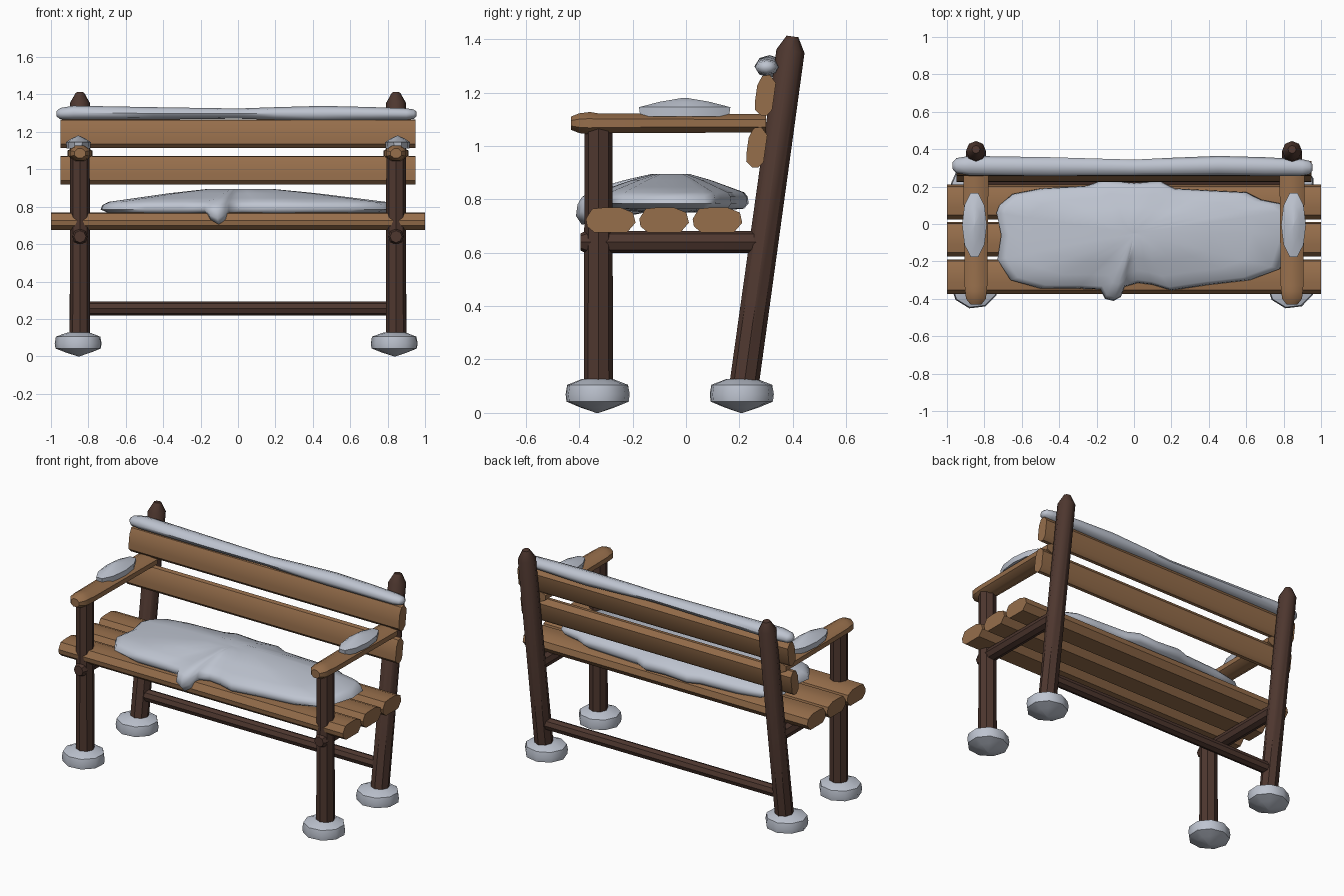
import bpy, bmesh, math
from mathutils import Vector

if "Cube" in bpy.data.objects:
    bpy.data.objects.remove(bpy.data.objects["Cube"])


def material(name, rgb):
    m = bpy.data.materials.new(name)
    m.diffuse_color = [(c / 255 / 12.92 if c < 10 else ((c / 255 + 0.055) / 1.055) ** 2.4) for c in rgb] + [1]
    m.use_nodes = True
    m.node_tree.nodes["Principled BSDF"].inputs["Base Color"].default_value = m.diffuse_color
    return m


DARK = material("dark bark", (78, 55, 47))
WOOD = material("brown wood", (150, 110, 75))
SNOW = material("snow", (190, 196, 208))


def loft(name, rings, mat, angle=40):
    """Skin equal-length rings of points and cap both ends."""
    bm = bmesh.new()
    vs = [[bm.verts.new(p) for p in r] for r in rings]
    n = len(vs[0])
    for a, b in zip(vs, vs[1:]):
        for i in range(n):
            j = (i + 1) % n
            bm.faces.new((a[i], a[j], b[j], b[i]))
    bm.faces.new(vs[0])
    bm.faces.new(vs[-1])
    bmesh.ops.recalc_face_normals(bm, faces=bm.faces)
    me = bpy.data.meshes.new(name)
    bm.to_mesh(me)
    bm.free()
    me.materials.append(mat)
    ob = bpy.data.objects.new(name, me)
    bpy.context.collection.objects.link(ob)
    bpy.ops.object.select_all(action='DESELECT')
    ob.select_set(True)
    bpy.context.view_layer.objects.active = ob
    bpy.ops.object.shade_smooth_by_angle(angle=math.radians(angle))
    return ob


def circle(n, rx, ry, turn=0.0):
    return [(rx * math.cos(turn + math.tau * i / n), ry * math.sin(turn + math.tau * i / n)) for i in range(n)]


def pole(name, stations, mat, n=8):
    """Round log through (point, radius) stations."""
    axis = (Vector(stations[-1][0]) - Vector(stations[0][0])).normalized()
    u = Vector((1, 0, 0)) if abs(axis.x) < 0.5 else Vector((0, 1, 0))
    v = axis.cross(u).normalized()
    u = v.cross(axis)
    loft(name, [[Vector(p) + u * a + v * b for a, b in circle(n, r, r)] for p, r in stations], mat)


def plank(name, half, y, z, w, h, tilt=0.0):
    """Long board along x with chamfered cross-section."""
    prof = [(-1, .1), (-.75, .9), (-.3, 1), (.4, 1), (.9, .6), (1, -.2), (.65, -1), (-.65, -1), (-.95, -.5)]
    c, s = math.cos(tilt), math.sin(tilt)
    pts = [(y + a * w * c - b * h * s, z + a * w * s + b * h * c) for a, b in prof]
    loft(name, [[(x, p, q) for p, q in pts] for x in (-half, half)], WOOD)


def mound(name, cx, cy, outline, levels):
    """Snow lump: outline scaled at each (scale, z) level."""
    loft(name, [[(cx + x * s, cy + y * s, z) for x, y in outline] for s, z in levels], SNOW, 50)


# Frame, arms and snow on each side
for side, sx in (("left", -1), ("right", 1)):
    x = 0.845 * sx
    pole(side + "_front_leg", [((x, -0.328, 0.04), 0.055), ((x, -0.328, 1.08), 0.052)], DARK)

    def back(z):
        return (x, 0.203 + 0.139 * z, z)
    pole(side + "_back_leg", [(back(0.04), 0.055), (back(1.355), 0.053), (back(1.41), 0.022)], DARK)
    pole(side + "_side_rail", [((x, -0.395, 0.64), 0.032), ((x, -0.375, 0.64), 0.042),
                               ((x, 0.28, 0.64), 0.042)], DARK)
    # armrest with rounded front end
    arm = ((-0.43, .03, .025), (-0.40, .055, .037), (-0.36, .06, .042), (-0.33, .063, .037), (0.30, .07, .035))
    loft(side + "_armrest", [[(x - 0.008 * sx + 0.008 * sx + a, y, 1.085 + b)
                              for a, b in circle(8, rx / .96, rz / .924, math.pi / 8)]
                             for y, rx, rz in arm], WOOD)
    mound(side + "_armrest_snow", 0.853 * sx, -0.005, circle(10, 0.066, 0.18),
          [(0.97, 1.11), (1, 1.145), (0.55, 1.165), (0.04, 1.18)])
    for end, y in (("front", -0.332), ("back", 0.208)):
        mound(f"{side}_{end}_foot_snow", 0.845 * sx - 0.007, y, circle(9, 0.128, 0.122, 0.3),
              [(0.04, 0.0), (0.55, 0.021), (0.97, 0.042), (1, 0.07), (0.95, 0.105), (0.5, 0.126), (0.04, 0.13)])

# Lower cross rail
pole("cross_rail", [((-0.85, 0.237, 0.255), 0.037), ((0.85, 0.237, 0.255), 0.037)], DARK)

# Seat and back planks
for i in range(3):
    plank(f"seat_plank_{i + 1}", 1.0, -0.282 + 0.2 * i, 0.722, 0.093, 0.047)
LEAN = math.radians(82)
plank("lower_back_plank", 0.95, 0.264, 0.995, 0.078, 0.034, LEAN)
plank("upper_back_plank", 0.95, 0.296, 1.19, 0.078, 0.034, LEAN)

# Snow ridge on the backrest: x, y, z, half width, half height
ridge = [(-.97, .312, 1.297, .018, .015), (-.95, .312, 1.298, .04, .03), (-.88, .312, 1.302, .052, .038),
         (-.45, .307, 1.299, .05, .033), (0, .302, 1.298, .042, .027), (.2, .306, 1.298, .048, .034),
         (.45, .312, 1.297, .052, .042), (.7, .307, 1.297, .05, .036), (.9, .302, 1.295, .044, .031),
         (.94, .302, 1.295, .035, .025), (.955, .302, 1.295, .015, .012)]
loft("backrest_snow", [[(x, y + a, z + b) for a, b in circle(8, w, h)] for x, y, z, w, h in ridge], SNOW, 60)

# Seat snow: outline walked around, with a drip hanging over the front
outline = [(.84, -.05), (.83, .07), (.78, .11), (.68, .13), (.6, .17), (.4, .18), (.22, .19), (.14, .23), (0, .22),
           (-.17, .235), (-.25, .205), (-.5, .19), (-.65, .16), (-.72, .1), (-.735, .06), (-.71, -.06),
           (-.73, -.19), (-.66, -.3), (-.5, -.345), (-.3, -.345), (-.18, -.35), (-.155, -.4), (-.11, -.412),
           (-.07, -.39), (-.05, -.335), (.02, -.315), (.1, -.325), (.2, -.355), (.4, -.325), (.62, -.3), (.78, -.24)]
drip = {21: .035, 22: .06, 23: .035}
levels = [(.3, .75, 0), (.94, .765, 1), (1, .785, .8), (.985, .81, .5), (.94, .826, .3),
          (.75, .846, 0), (.5, .872, 0), (.22, .895, 0), (.01, .89, 0)]
loft("seat_snow", [[(x * s, -.05 + (y + .05) * s, z - k * drip.get(i, 0)) for i, (x, y) in enumerate(outline)]
                   for s, z, k in levels], SNOW, 60)
